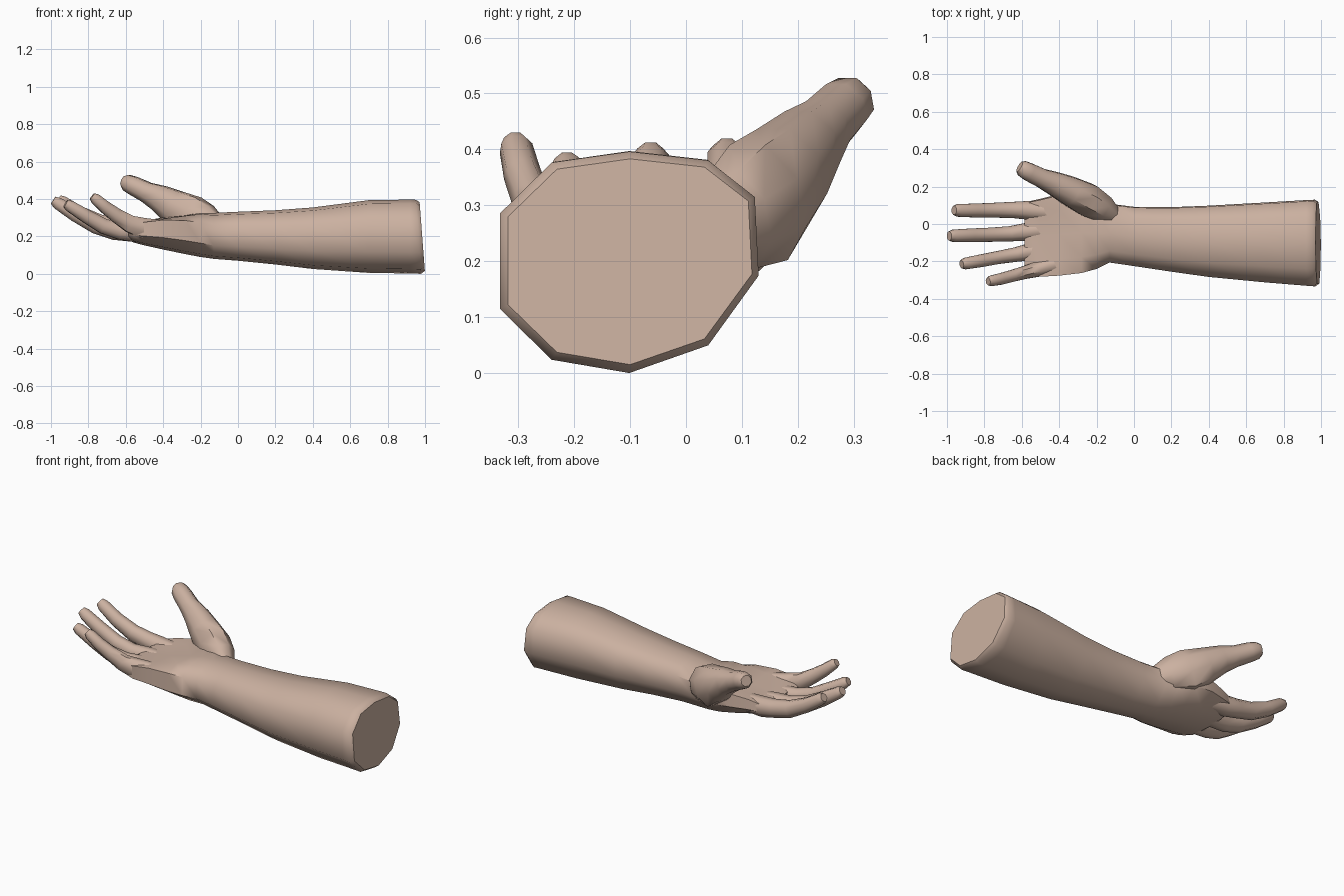
import bpy, bmesh, math
from mathutils import Vector

skin = bpy.data.materials.new("skin")
skin.diffuse_color = (0.60, 0.44, 0.355, 1)


def loft(name, rings, angle):
    """Skin a list of equal-sized point rings into a closed, smooth shaded object."""
    bm = bmesh.new()
    vs = [[bm.verts.new(p) for p in r] for r in rings]
    n = len(vs[0])
    for a, b in zip(vs, vs[1:]):
        for i in range(n):
            j = (i + 1) % n
            bm.faces.new((a[i], a[j], b[j], b[i]))
    bm.faces.new(vs[0])
    bm.faces.new(vs[-1])
    bmesh.ops.recalc_face_normals(bm, faces=bm.faces)
    me = bpy.data.meshes.new(name)
    bm.to_mesh(me)
    bm.free()
    me.materials.append(skin)
    ob = bpy.data.objects.new(name, me)
    bpy.context.collection.objects.link(ob)
    bpy.ops.object.select_all(action='DESELECT')
    ob.select_set(True)
    bpy.context.view_layer.objects.active = ob
    bpy.ops.object.shade_smooth_by_angle(angle=math.radians(angle))
    return ob


# Ten-sided cross-section shared by the forearm and palm
SECTION = [(0, 1), (.61, .92), (.97, .59), (1, -.12), (.61, -.75),
           (0, -1), (-.6, -.88), (-1, -.42), (-1, .44), (-.6, .9)]

# Forearm and palm: x, y min, y max, z min, z max, slant, hollow of the palm
ARM = [
    (.985, -.318, .118, .015, .383, .014, 0),
    (.965, -.333, .130, .000, .396, .014, 0),
    (.92, -.330, .128, .002, .397, 0, 0),
    (.70, -.312, .115, .005, .394, 0, 0),
    (.40, -.283, .098, .026, .355, 0, 0),
    (.20, -.255, .090, .050, .340, 0, 0),
    (.00, -.225, .092, .070, .332, 0, 0),
    (-.13, -.206, .108, .080, .326, 0, 0),
    (-.20, -.240, .140, .090, .345, 0, .02),
    (-.28, -.262, .165, .105, .355, 0, .05),
    (-.40, -.276, .160, .130, .350, 0, .07),
    (-.50, -.282, .135, .152, .325, 0, .06),
    (-.56, -.262, .122, .168, .300, 0, .035),
    (-.585, -.225, .110, .185, .275, 0, .02),
]
rings = []
for x, y0, y1, z0, z1, slant, hollow in ARM:
    ring = []
    for u, v in SECTION:
        dip = hollow * (1 - u * u) if v > 0 else 0
        ring.append((x - slant * v, (y0 + y1) / 2 + u * (y1 - y0) / 2,
                     (z0 + z1) / 2 + v * (z1 - z0) / 2 - dip))
    rings.append(ring)
loft("forearm_and_palm", rings, 50)


def digit(name, path, sides=8):
    """Loft rounded rings along a path of (x, y, z, half width, half depth)."""
    pts = [Vector(p[:3]) for p in path]
    rings = []
    for i, (p, row) in enumerate(zip(pts, path)):
        t = (pts[min(i + 1, len(pts) - 1)] - pts[max(i - 1, 0)]).normalized()
        side = t.cross(Vector((0, 0, 1))).normalized()
        up = side.cross(t)
        ring = []
        for k in range(sides):
            a = 2 * math.pi * (k + .5) / sides
            ring.append(p + side * math.cos(a) * row[3] * 1.05 + up * math.sin(a) * row[4] * 1.05)
        rings.append(ring)
    return loft(name, rings, 50)


# Four fingers, curling upward to blunt tips
digit("index_finger", [(-.46, .065, .235, .05, .05), (-.56, .073, .238, .052, .055),
                       (-.64, .075, .25, .045, .05), (-.74, .074, .272, .041, .047),
                       (-.85, .072, .325, .038, .04), (-.94, .073, .385, .035, .034),
                       (-.962, .073, .400, .024, .024)])
digit("middle_finger", [(-.46, -.03, .22, .05, .045), (-.56, -.04, .222, .05, .052),
                        (-.66, -.052, .228, .042, .048), (-.76, -.057, .258, .039, .045),
                        (-.87, -.06, .318, .037, .04), (-.965, -.063, .378, .034, .033),
                        (-.988, -.064, .394, .024, .023)])
digit("ring_finger", [(-.46, -.13, .22, .05, .045), (-.55, -.148, .22, .048, .052),
                      (-.63, -.163, .228, .04, .046), (-.72, -.178, .255, .036, .042),
                      (-.81, -.195, .307, .035, .037), (-.90, -.211, .363, .032, .031),
                      (-.922, -.215, .376, .022, .022)])
digit("little_finger", [(-.42, -.215, .235, .05, .055), (-.51, -.240, .245, .043, .056),
                        (-.58, -.258, .268, .036, .047), (-.65, -.277, .312, .033, .039),
                        (-.71, -.293, .356, .032, .034), (-.763, -.304, .402, .029, .029),
                        (-.78, -.307, .415, .02, .02)])

# Thumb with its broad fleshy base
digit("thumb", [(-.11, .04, .25, .05, .06), (-.17, .085, .275, .075, .095),
                (-.25, .13, .305, .09, .115), (-.34, .175, .355, .08, .095),
                (-.42, .213, .405, .066, .072), (-.49, .243, .437, .053, .055),
                (-.56, .277, .472, .050, .050), (-.595, .296, .488, .044, .044),
                (-.612, .306, .494, .03, .03)])
